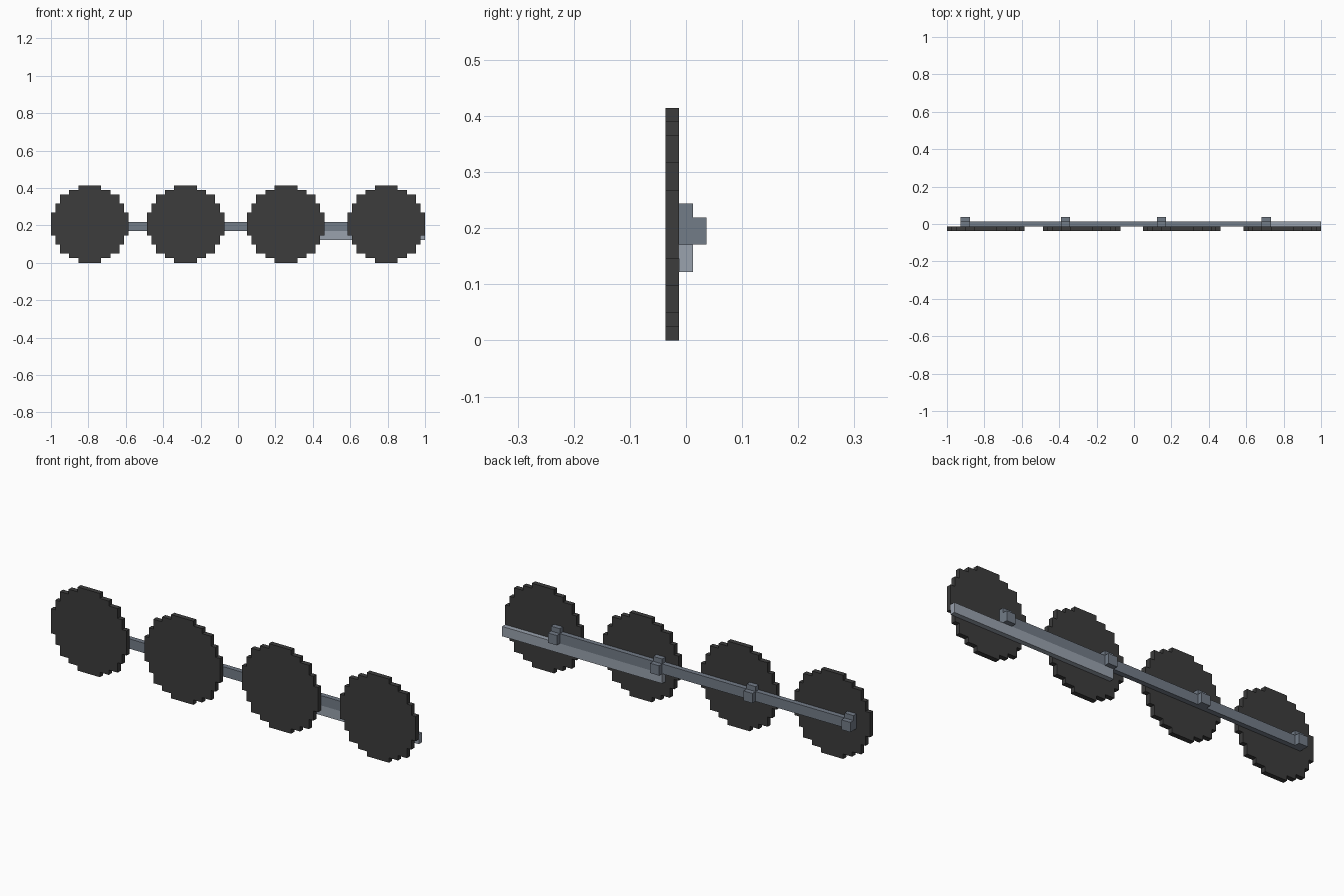
import bpy, bmesh

if "Cube" in bpy.data.objects:
    bpy.data.objects.remove(bpy.data.objects["Cube"], do_unlink=True)

U = 2 / 82  # one grid step; the whole model is 82 steps long


def material(name, rgb):
    m = bpy.data.materials.new(name)
    m.use_nodes = True
    m.diffuse_color = (*rgb, 1)
    m.node_tree.nodes["Principled BSDF"].inputs["Base Color"].default_value = (*rgb, 1)
    return m


CHARCOAL = material("charcoal", (0.045, 0.045, 0.045))
STEEL = material("steel grey", (0.17, 0.20, 0.245))
LIGHT = material("light grey", (0.32, 0.36, 0.42))


def prism(name, outline, y0, y1, mat):
    """Extrude an x-z outline (in grid steps) from y0 to y1."""
    bm = bmesh.new()
    face = bm.faces.new([bm.verts.new((x * U, y0 * U, z * U)) for x, z in outline])
    ext = bmesh.ops.extrude_face_region(bm, geom=[face])
    moved = [g for g in ext["geom"] if isinstance(g, bmesh.types.BMVert)]
    bmesh.ops.translate(bm, verts=moved, vec=(0, (y1 - y0) * U, 0))
    bmesh.ops.recalc_face_normals(bm, faces=bm.faces)
    mesh = bpy.data.meshes.new(name)
    bm.to_mesh(mesh)
    bm.free()
    mesh.materials.append(mat)
    obj = bpy.data.objects.new(name, mesh)
    bpy.context.collection.objects.link(obj)
    return obj


def box(name, x0, x1, y0, y1, z0, z1, mat):
    return prism(name, [(x0, z0), (x1, z0), (x1, z1), (x0, z1)], y0, y1, mat)


# Stepped disc: one quadrant of the outline, turned four times
quadrant = [(8.5, 2.5), (7.5, 2.5), (7.5, 4.5), (6.5, 4.5), (6.5, 6.5),
            (4.5, 6.5), (4.5, 7.5), (2.5, 7.5), (2.5, 8.5)]
outline = []
pts = quadrant
for _ in range(4):
    outline += pts
    pts = [(-z, x) for x, z in pts]

for i, cx in enumerate((-32.5, -11.5, 10.5, 32.5), 1):
    prism(f"disc_{i}", [(cx + x, 8.5 + z) for x, z in outline], -1.5, -0.5, CHARCOAL)

# Rails behind the discs
box("long_rail", -38, 30, -0.5, 0.5, 7, 9, STEEL)
box("lower_rail", 5, 41, -0.5, 0.5, 5, 7, LIGHT)

# Clips: a tab on top of the rail and a block behind it
for i, x in enumerate((-38, -16, 5, 28), 1):
    box(f"clip_tab_{i}", x, x + 2, -0.5, 0.5, 9, 10, STEEL)
    box(f"clip_block_{i}", x, x + 2, 0.5, 1.5, 7, 9, STEEL)
